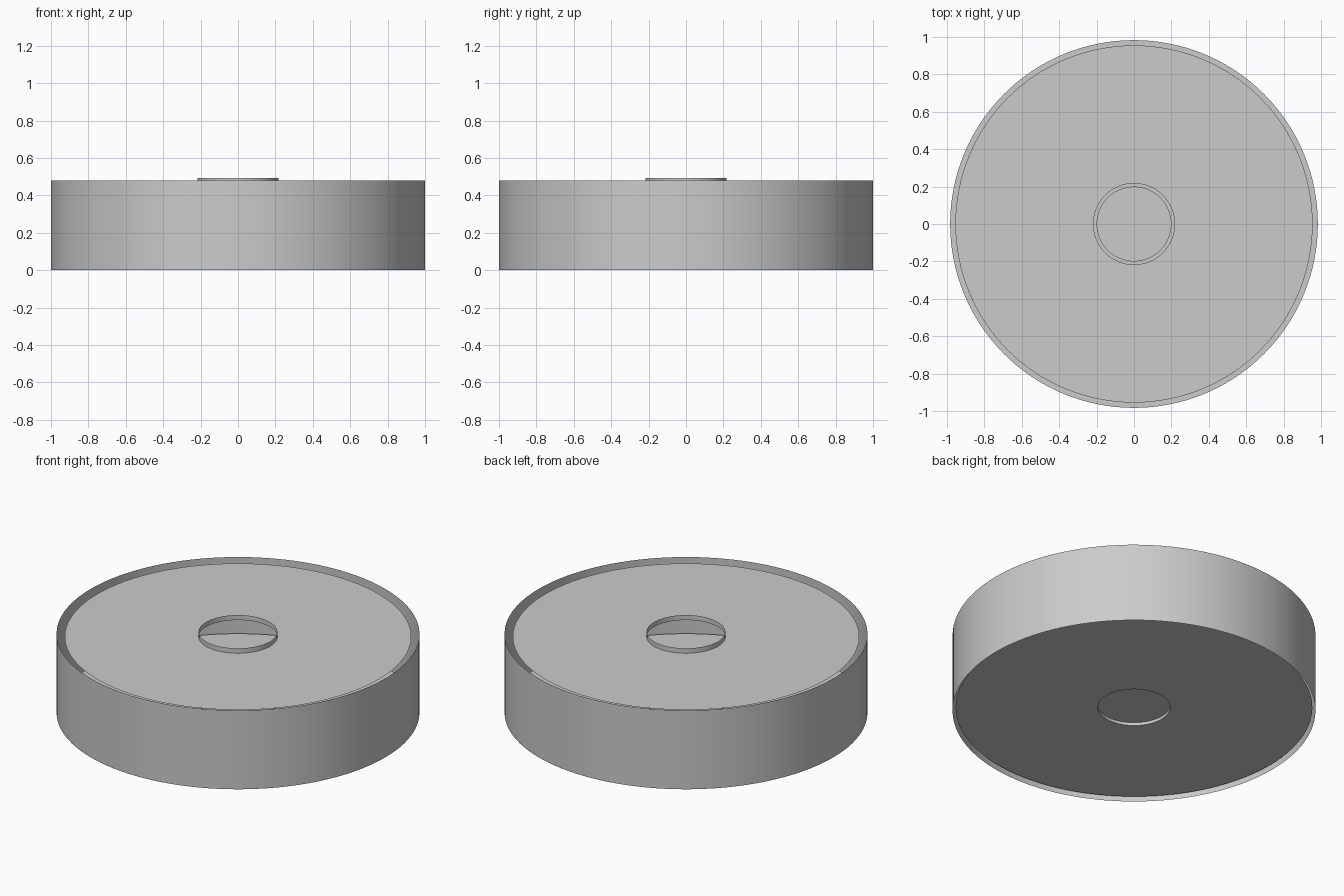
import bpy, bmesh, math

if "Cube" in bpy.data.objects:
    bpy.data.objects.remove(bpy.data.objects["Cube"])

SEG = 128


def lathe(name, profile):
    """Spin an (r, z) profile around z into a thin sheet; r = 0 closes it."""
    bm = bmesh.new()
    verts = [bm.verts.new((r, 0, z)) for r, z in profile]
    edges = [bm.edges.new(pair) for pair in zip(verts, verts[1:])]
    bmesh.ops.spin(bm, geom=verts + edges, cent=(0, 0, 0), axis=(0, 0, 1),
                   angle=2 * math.pi, steps=SEG, use_duplicate=False)
    bmesh.ops.remove_doubles(bm, verts=bm.verts, dist=1e-5)
    bmesh.ops.recalc_face_normals(bm, faces=bm.faces)
    me = bpy.data.meshes.new(name)
    bm.to_mesh(me)
    bm.free()
    ob = bpy.data.objects.new(name, me)
    bpy.context.collection.objects.link(ob)
    bpy.ops.object.select_all(action='DESELECT')
    ob.select_set(True)
    bpy.context.view_layer.objects.active = ob
    bpy.ops.object.shade_smooth_by_angle(angle=math.radians(30))
    return ob


# Outer open band
lathe("outer_wall", [(1.0, 0.0), (1.0, 0.48)])

# Recessed upper plate with a central opening and its raised collar
lathe("top_plate", [(0.955, 0.462), (0.217, 0.462)])
lathe("top_collar", [(0.217, 0.462), (0.217, 0.492)])

# Lower plate with a shallow central recess
lathe("bottom_plate", [(0.983, 0.022), (0.2, 0.022)])
lathe("bottom_recess", [(0.2, 0.022), (0.2, 0.04), (0.0, 0.04)])
